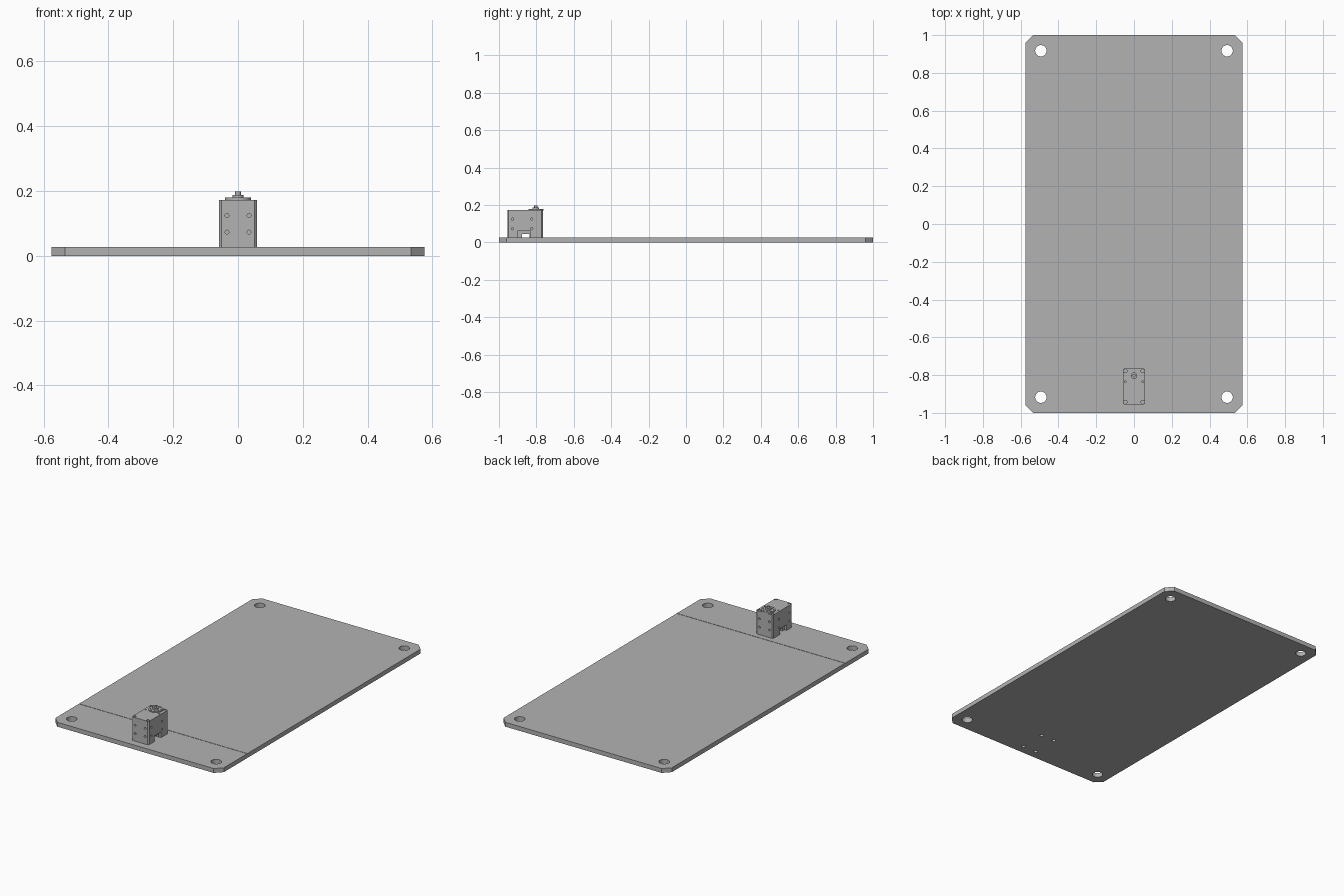
import bpy, bmesh, math
from mathutils import Matrix, Vector

cube = bpy.data.objects.get("Cube")
if cube:
    bpy.data.objects.remove(cube, do_unlink=True)

grey = bpy.data.materials.new("plain grey")
grey.use_nodes = True
COLOR = (0.45, 0.45, 0.45, 1)
grey.diffuse_color = COLOR
grey.node_tree.nodes["Principled BSDF"].inputs["Base Color"].default_value = COLOR

T = 0.027            # plate thickness
TOP = 0.172          # top of motor housing
SHAFT_Y = -0.803
Y0, Y1 = -0.955, -0.765


def finish(name, bm):
    bmesh.ops.recalc_face_normals(bm, faces=bm.faces)
    me = bpy.data.meshes.new(name)
    bm.to_mesh(me)
    bm.free()
    ob = bpy.data.objects.new(name, me)
    bpy.context.collection.objects.link(ob)
    me.materials.append(grey)
    return ob


def box(bm, lo, hi):
    lo, hi = Vector(lo), Vector(hi)
    m = Matrix.Translation((lo + hi) / 2) @ Matrix.Diagonal((*(hi - lo), 1))
    return bmesh.ops.create_cube(bm, size=1, matrix=m)["verts"]


def cyl(bm, center, r, length, axis="Z", n=32):
    rot = {"Z": Matrix(), "X": Matrix.Rotation(math.pi / 2, 4, "Y"),
           "Y": Matrix.Rotation(math.pi / 2, 4, "X")}[axis]
    bmesh.ops.create_cone(bm, cap_ends=True, segments=n, radius1=r, radius2=r,
                          depth=length, matrix=Matrix.Translation(center) @ rot)


def chamfered_block(lo, hi, width):
    """Box with its four vertical edges chamfered."""
    bm = bmesh.new()
    box(bm, lo, hi)
    edges = [e for e in bm.edges if abs(e.verts[0].co.z - e.verts[1].co.z) > 1e-5]
    bmesh.ops.bevel(bm, geom=edges, offset=width, segments=1, affect="EDGES")
    return bm


def cut(ob, bm):
    """Subtract the cutter solids and discard the cutter."""
    cutter = finish("cutter", bm)
    cutter.hide_render = True
    mod = ob.modifiers.new("cut", "BOOLEAN")
    mod.object, mod.operation, mod.solver = cutter, "DIFFERENCE", "EXACT"
    bpy.context.view_layer.update()
    me = bpy.data.meshes.new_from_object(ob.evaluated_get(bpy.context.evaluated_depsgraph_get()))
    ob.modifiers.clear()
    ob.data = me
    bpy.data.objects.remove(cutter, do_unlink=True)


def smooth(ob):
    bpy.ops.object.select_all(action="DESELECT")
    ob.select_set(True)
    bpy.context.view_layer.objects.active = ob
    bpy.ops.object.shade_smooth_by_angle(angle=math.radians(30))


SCREWS = [(x, y) for x in (-0.046, 0.046) for y in (-0.943, -0.778)]

# Base plate with corner holes, screw holes and a fine cross groove
plate = finish("base_plate", chamfered_block((-0.575, -1, 0), (0.575, 1, T), 0.041))
bm = bmesh.new()
for sx in (-1, 1):
    for sy in (-1, 1):
        cyl(bm, (sx * 0.493, sy * 0.917, T / 2), 0.03, 0.1, n=48)
for x, y in SCREWS:
    cyl(bm, (x, y, T / 2), 0.011, 0.1, n=24)
box(bm, (-0.6, -0.732, T - 0.002), (0.6, -0.729, T + 0.01))
cut(plate, bm)

# Motor housing
housing = finish("motor_housing", chamfered_block((-0.058, Y0, T), (0.058, Y1, TOP), 0.007))
bm = bmesh.new()
for x, y in SCREWS:                                   # top screw counterbores
    cyl(bm, (x, y, TOP), 0.0095, 0.016, n=24)
for s in (-1, 1):
    for z in (0.073, 0.124):
        cyl(bm, (s * 0.034, Y0, z), 0.006, 0.03, "Y", 20)    # front holes
        cyl(bm, (s * 0.034, Y1, z), 0.006, 0.03, "Y", 20)    # back holes
        for y in (-0.927, -0.825):
            cyl(bm, (s * 0.058, y, z), 0.006, 0.03, "X", 20)  # side holes
    cyl(bm, (s * 0.046, -0.835, TOP), 0.005, 0.016, n=20)
cut(housing, bm)
bm = bmesh.new()                                      # open slot under the housing
box(bm, (-0.1, -0.878, T - 0.01), (0.1, -0.836, 0.045))
cut(housing, bm)
for s in (-1, 1):                                     # stepped slot mouth
    bm = bmesh.new()
    xs = sorted((s * 0.043, s * 0.1))
    box(bm, (xs[0], -0.898, T - 0.01), (xs[1], -0.834, 0.062))
    cut(housing, bm)

# Screw heads sunk in the housing
bm = bmesh.new()
for x, y in SCREWS:
    cyl(bm, (x, y, TOP - 0.006), 0.006, 0.008, n=24)
screws = finish("housing_screws", bm)

# Output flange with a ring of small holes
bm = bmesh.new()
cyl(bm, (0, SHAFT_Y, TOP + 0.003), 0.04, 0.008, n=48)
flange = finish("output_flange", bm)
bm = bmesh.new()
for i in range(8):
    a = math.tau * (i + 0.5) / 8
    cyl(bm, (0.03 * math.cos(a), SHAFT_Y + 0.03 * math.sin(a), TOP + 0.007), 0.004, 0.008, n=16)
cut(flange, bm)

# Hub and shaft
bm = bmesh.new()
cyl(bm, (0, SHAFT_Y, TOP + 0.01), 0.017, 0.01)
hub = finish("shaft_hub", bm)
bm = bmesh.new()
cyl(bm, (0, SHAFT_Y, 0.188), 0.0085, 0.02, n=24)
shaft = finish("output_shaft", bm)

for ob in (plate, housing, screws, flange, hub, shaft):
    smooth(ob)
